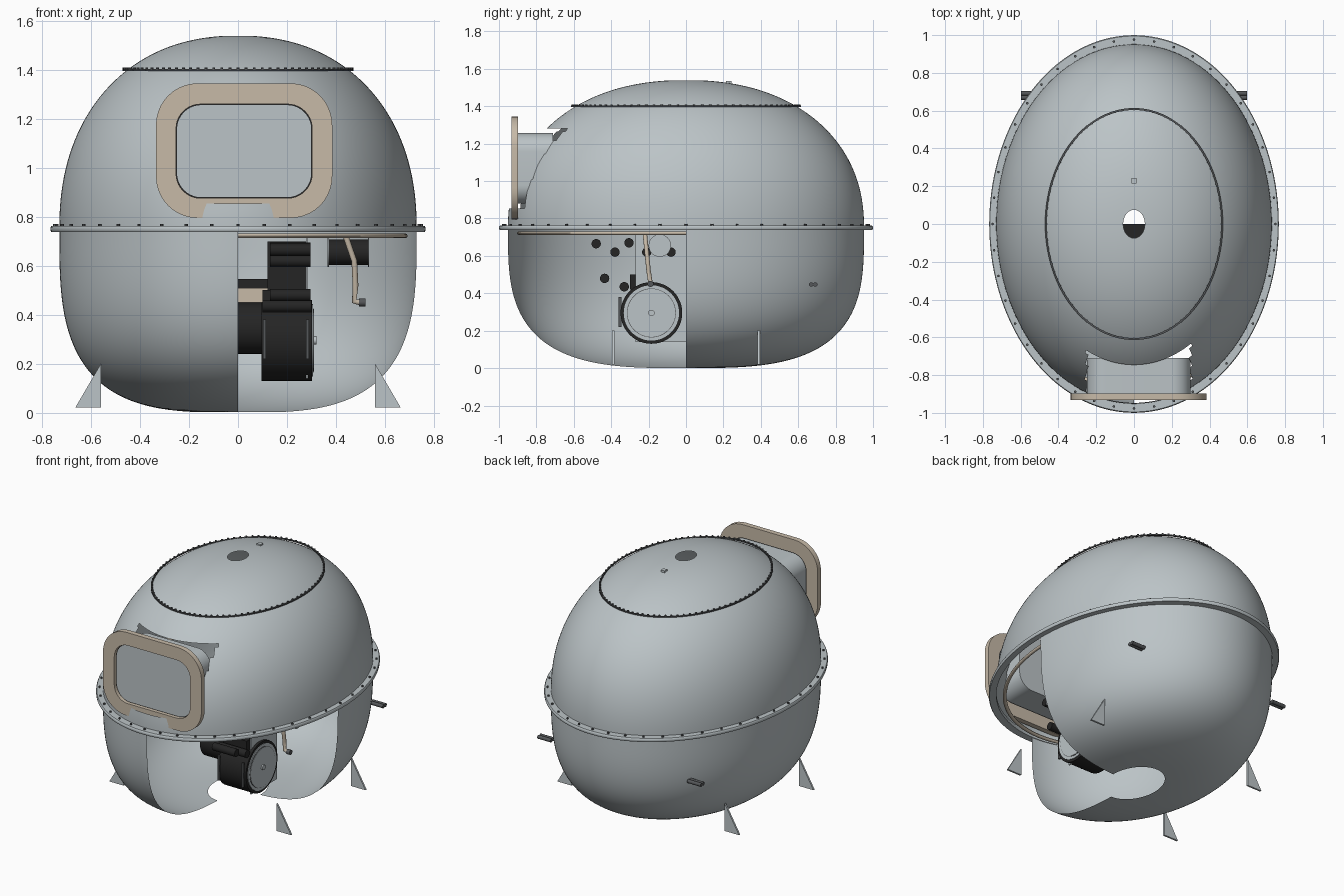
import bpy, bmesh, math
from mathutils import Matrix, Vector

if "Cube" in bpy.data.objects:
    bpy.data.objects.remove(bpy.data.objects["Cube"])

A, B = 0.73, 0.952          # half width and half length of the hull
SEAM, TOP = 0.75, 1.54


def material(name, rgb):
    m = bpy.data.materials.new(name)
    m.use_nodes = True
    m.diffuse_color = (*rgb, 1)
    m.node_tree.nodes["Principled BSDF"].inputs["Base Color"].default_value = (*rgb, 1)
    return m


GREY = material("hull grey", (0.50, 0.55, 0.57))
BEIGE = material("trim beige", (0.57, 0.49, 0.39))
BLACK = material("machine black", (0.018, 0.018, 0.018))
DARK = material("fastener dark grey", (0.09, 0.095, 0.10))


def finish(bm, name, mat, angle=40):
    bmesh.ops.recalc_face_normals(bm, faces=bm.faces)
    me = bpy.data.meshes.new(name)
    bm.to_mesh(me)
    bm.free()
    me.materials.append(mat)
    ob = bpy.data.objects.new(name, me)
    bpy.context.collection.objects.link(ob)
    bpy.ops.object.select_all(action="DESELECT")
    ob.select_set(True)
    bpy.context.view_layer.objects.active = ob
    bpy.ops.object.shade_smooth_by_angle(angle=math.radians(angle))
    return ob


def oval(name, profile, mat, closed=False, seg=192, remove=None):
    """Sweep (ratio, z) points around the oval plan; drop faces the rule removes."""
    bm = bmesh.new()
    rings = []
    for r, z in profile:
        angles = [2 * math.pi * i / seg for i in range(seg)]
        rings.append([bm.verts.new((A * r * math.cos(t), B * r * math.sin(t), z)) for t in angles])
    pairs = list(zip(rings, rings[1:])) + ([(rings[-1], rings[0])] if closed else [])
    for lo, hi in pairs:
        for i in range(seg):
            j = (i + 1) % seg
            bm.faces.new((lo[i], lo[j], hi[j], hi[i]))
    if remove:
        gone = [f for f in bm.faces if remove(f.calc_center_median())]
        bmesh.ops.delete(bm, geom=gone, context="FACES")
    return finish(bm, name, mat)


def dome(power, height, start, end, steps=56):
    """Superellipse quarter as (ratio, z offset), from start to end angle."""
    pts = []
    for i in range(steps + 1):
        t = start + (end - start) * i / steps
        pts.append((math.cos(t) ** (2 / power), height * math.sin(t) ** (2 / power)))
    return pts


def box(name, x, y, z, mat):
    bm = bmesh.new()
    size = Vector((x[1] - x[0], y[1] - y[0], z[1] - z[0]))
    mid = Vector((sum(x) / 2, sum(y) / 2, sum(z) / 2))
    bmesh.ops.create_cube(bm, size=1, matrix=Matrix.Translation(mid) @ Matrix.Diagonal(size).to_4x4())
    return finish(bm, name, mat)


def rod(name, x, y, z, radius, mat, seg=32):
    """Cylinder lying along x."""
    bm = bmesh.new()
    place = Matrix.Translation((sum(x) / 2, y, z)) @ Matrix.Rotation(math.pi / 2, 4, "Y")
    bmesh.ops.create_cone(bm, cap_ends=True, segments=seg, radius1=radius, radius2=radius,
                          depth=x[1] - x[0], matrix=place)
    return finish(bm, name, mat)


def rivets(name, count, ratio, z, size):
    bm = bmesh.new()
    for i in range(count):
        t = 2 * math.pi * i / count
        place = Matrix.Translation((A * ratio * math.cos(t), B * ratio * math.sin(t), z))
        bmesh.ops.create_cone(bm, cap_ends=True, segments=8, radius1=size, radius2=size,
                              depth=size * 2, matrix=place)
    return finish(bm, name, DARK)


def rounded(bm, x, z, radius, y, steps=10):
    """Ring of vertices around a rounded rectangle facing the front."""
    ring = []
    corners = ((x[1], z[1], -1, -1), (x[0], z[1], 1, -1), (x[0], z[0], 1, 1), (x[1], z[0], -1, 1))
    for k, (cx, cz, sx, sz) in enumerate(corners):
        for i in range(steps + 1):
            t = math.pi / 2 * (k + i / steps)
            ring.append(bm.verts.new((cx + sx * radius + radius * math.cos(t), y,
                                      cz + sz * radius + radius * math.sin(t))))
    return ring


def bridge(bm, a, b):
    for i in range(len(a)):
        j = (i + 1) % len(a)
        bm.faces.new((a[i], a[j], b[j], b[i]))


# Hull: upper dome with window opening, lower bowl with one quarter open
def in_window(c):
    return c.y < 0 and -0.25 < c.x < 0.30 and 0.85 < c.z < 1.28


def in_open_quarter(c):
    return c.x > 0 and c.y < 0


upper = [(r, SEAM + z) for r, z in dome(2.2, TOP - SEAM, 0, 1.51)]
oval("upper_hull", upper, GREY, remove=in_window)
lower = [(r, SEAM - z) for r, z in dome(3.2, SEAM, 0, 1.48)]
oval("lower_hull", lower, GREY, remove=in_open_quarter)

# Joining flange, cap seam and their rivets
oval("flange", [(0.995, 0.738), (1.045, 0.738), (1.05, 0.744), (1.05, 0.756),
                (1.045, 0.762), (0.995, 0.762)], GREY, closed=True)
rivets("flange_rivets", 44, 1.025, 0.763, 0.007)
oval("cap_seam", [(0.634, 1.396), (0.645, 1.396), (0.645, 1.403), (0.634, 1.403)], DARK, closed=True)
rivets("cap_rivets", 88, 0.638, 1.404, 0.006)
box("roof_stud", (-0.014, 0.014), (0.215, 0.243), (1.50, 1.535), GREY)

# Window frame
bm = bmesh.new()
loops = [rounded(bm, (-0.335, 0.385), (0.795, 1.345), 0.17, y) for y in (-0.932, -0.898)]
holes = [rounded(bm, (-0.253, 0.303), (0.876, 1.26), 0.10, y) for y in (-0.932, -0.898)]
bridge(bm, loops[0], loops[1])
bridge(bm, holes[0], holes[1])
for outer, inner in zip(loops, holes):
    bridge(bm, outer, inner)
finish(bm, "window_frame", BEIGE)

# Window tunnel, closed by the pane, with a dark gasket line
for name, mat, grow, front, back in (("window_tunnel", GREY, 0, -0.912, -0.71),
                                     ("window_gasket", BLACK, 0.006, -0.908, -0.90)):
    bm = bmesh.new()
    ends = [rounded(bm, (-0.249 - grow, 0.299 + grow), (0.88 - grow, 1.256 + grow), 0.098, y)
            for y in (front, back)]
    bridge(bm, *ends)
    for ring in ends:
        bm.faces.new(ring)
    finish(bm, name, mat)

# Four triangular feet and two rear pegs
for sx, side in ((1, "left"), (-1, "right")):
    for sy, end in ((1, "rear"), (-1, "front")):
        bm = bmesh.new()
        tri = [bm.verts.new((sx * x, sy * 0.383, z)) for x, z in ((0.56, 0.02), (0.665, 0.02), (0.56, 0.2))]
        face = bm.faces.new(tri)
        out = bmesh.ops.extrude_face_region(bm, geom=[face])
        moved = [v for v in out["geom"] if isinstance(v, bmesh.types.BMVert)]
        bmesh.ops.translate(bm, verts=moved, vec=(0, sy * 0.012, 0))
        finish(bm, f"{end}_{side}_foot", GREY)
    for k in (-1, 1):
        rod(f"rear_{side}_peg", sorted((sx * 0.50, sx * 0.597)), 0.68 + k * 0.011, 0.447, 0.012, DARK, 12)

# Inner beige rail under the flange
rail = []
for i in range(10):
    t = 2 * math.pi * i / 10
    rail.append((0.935 + 0.014 * math.cos(t), 0.722 + 0.010 * math.sin(t)))
oval("inner_rail", rail, BEIGE, closed=True, seg=96)

# Main wheel with side disc and hub
rod("wheel", (0.095, 0.303), -0.185, 0.295, 0.165, BLACK, 48)
rod("wheel_disc", (0.30, 0.307), -0.185, 0.295, 0.148, GREY, 48)
rod("wheel_ring", (0.30, 0.309), -0.185, 0.295, 0.131, DARK, 48)
rod("wheel_face", (0.30, 0.311), -0.185, 0.295, 0.128, GREY, 48)
rod("wheel_hub", (0.30, 0.32), -0.185, 0.295, 0.017, GREY, 20)

# Carrier above the wheel
box("carrier_plate", (0.278, 0.286), (-0.27, 0.0), (0.14, 0.72), GREY)
box("carrier_arm", (0.12, 0.278), (-0.262, -0.03), (0.42, 0.70), BLACK)
box("carrier_bracket", (0.10, 0.274), (-0.30, -0.05), (0.42, 0.50), BLACK)
for x in (0.108, 0.284):
    box("wheel_strut", (x - 0.006, x + 0.006), (-0.362, -0.345), (0.22, 0.38), DARK)
rod("axle_bar", (0.10, 0.30), -0.33, 0.435, 0.025, BLACK)

# Motor, shelf and upper roller
rod("motor", (-0.12, 0.10), -0.12, 0.345, 0.105, BLACK, 40)
box("motor_shelf", (-0.10, 0.12), (-0.26, 0.0), (0.45, 0.51), BEIGE)
box("motor_cover", (-0.08, 0.12), (-0.22, 0.0), (0.51, 0.545), BLACK)
rod("upper_roller", (0.37, 0.53), -0.14, 0.655, 0.052, BLACK)
for x in (0.366, 0.53):
    rod("roller_rim", (x, x + 0.006), -0.14, 0.655, 0.06, GREY)

# Cross pins
for y, z in ((-0.48, 0.665), (-0.38, 0.62), (-0.305, 0.67), (-0.21, 0.62),
             (-0.08, 0.62), (-0.435, 0.48)):
    rod("cross_pin", (0.13, 0.296), y, z, 0.025, BLACK, 20)

# Hand lever hanging from the rail
curve = bpy.data.curves.new("hand_lever", "CURVE")
curve.dimensions = "3D"
curve.bevel_depth = 0.012
path = curve.splines.new("POLY")
points = ((0.44, -0.22, 0.72), (0.475, -0.21, 0.62), (0.48, -0.2, 0.52), (0.475, -0.19, 0.455), (0.5, -0.19, 0.45))
path.points.add(len(points) - 1)
for p, co in zip(path.points, points):
    p.co = (*co, 1)
curve.materials.append(BEIGE)
bpy.context.collection.objects.link(bpy.data.objects.new("hand_lever", curve))
rod("lever_knob", (0.495, 0.52), -0.19, 0.45, 0.016, DARK, 16)
